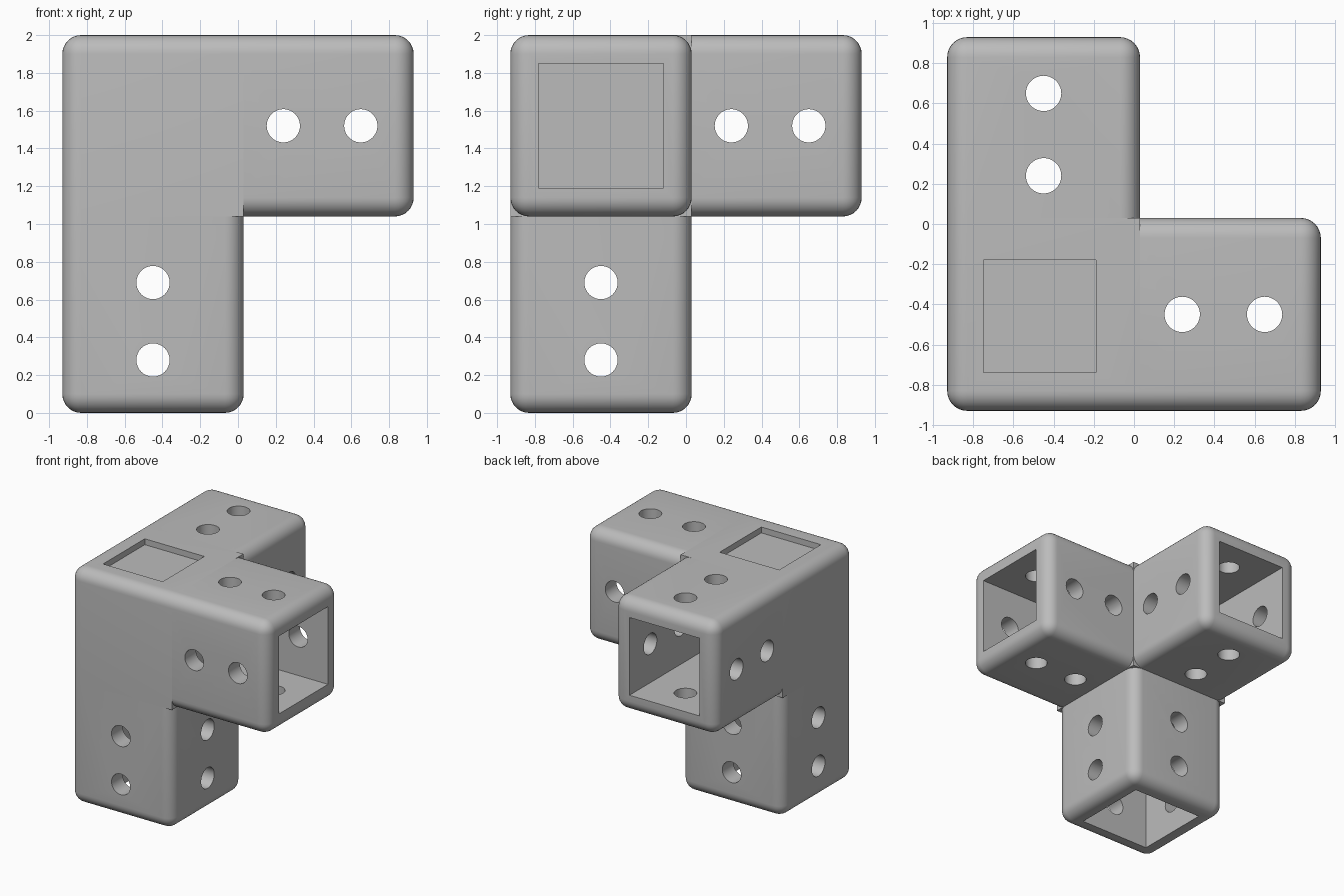
import bpy
import bmesh
from math import pi
from mathutils import Matrix, Vector

if "Cube" in bpy.data.objects:
    bpy.data.objects.remove(bpy.data.objects["Cube"], do_unlink=True)

SIDE = 0.96      # outer width of the square tubes
SOCKET = 0.66    # inner width
DEPTH = 0.96     # socket depth
ROUND = 0.1      # edge radius
CENTRE = -0.45   # tube axis in x and y
LEVEL = 1.52     # height of the horizontal tube axes

grey = bpy.data.materials.new("plain grey")
grey.use_nodes = True
grey.diffuse_color = (0.5, 0.5, 0.5, 1)
grey.node_tree.nodes["Principled BSDF"].inputs["Base Color"].default_value = (0.5, 0.5, 0.5, 1)


def to_object(name, bm):
    bmesh.ops.recalc_face_normals(bm, faces=bm.faces)
    mesh = bpy.data.meshes.new(name)
    bm.to_mesh(mesh)
    bm.free()
    mesh.materials.append(grey)
    obj = bpy.data.objects.new(name, mesh)
    bpy.context.collection.objects.link(obj)
    return obj


def box(name, size, centre, rounded=None):
    """Box whose edges are rounded where the rule says so."""
    bm = bmesh.new()
    place = Matrix.Translation(centre) @ Matrix.Diagonal((*size, 1))
    bmesh.ops.create_cube(bm, size=1, matrix=place)
    if rounded:
        edges = [e for e in bm.edges if rounded(e)]
        bmesh.ops.bevel(bm, geom=edges, offset=ROUND, offset_type='OFFSET',
                        segments=8, profile=0.5, affect='EDGES')
    return to_object(name, bm)


def rod(axis, height):
    """Horizontal cylinder for a bolt hole."""
    bm = bmesh.new()
    place = Matrix.Translation((0, 0, height)) @ Matrix.Rotation(pi / 2, 4, axis)
    bmesh.ops.create_cone(bm, cap_ends=True, segments=48, radius1=0.088,
                          radius2=0.088, depth=1.5, matrix=place)
    return to_object("hole_cutter", bm)


def activate(obj):
    bpy.ops.object.select_all(action='DESELECT')
    obj.select_set(True)
    bpy.context.view_layer.objects.active = obj


def cut(obj, cutter):
    cutter.hide_render = True
    mod = obj.modifiers.new("cut", 'BOOLEAN')
    mod.operation = 'DIFFERENCE'
    mod.solver = 'EXACT'
    mod.object = cutter
    activate(obj)
    bpy.ops.object.modifier_apply(modifier=mod.name)
    bpy.data.objects.remove(cutter, do_unlink=True)


def smooth(obj):
    activate(obj)
    bpy.ops.object.shade_smooth_by_angle(angle=pi / 6)


def arm(name, length, place):
    """Hollow square tube with two pairs of crossing bolt holes."""
    obj = box(name, (SIDE, SIDE, length), (0, 0, length / 2),
              lambda e: any(v.co.z > 0.01 for v in e.verts))
    cut(obj, box("socket_cutter", (SOCKET, SOCKET, DEPTH + 0.2),
                 (0, 0, length - DEPTH / 2 + 0.1)))
    for from_end in (0.28, 0.69):
        for axis in "XY":
            cut(obj, rod(axis, length - from_end))
    obj.data.transform(place)
    smooth(obj)


# Corner block, rounded only along its three outer edges
corner = Vector((CENTRE - SIDE / 2, CENTRE - SIDE / 2, LEVEL + SIDE / 2))
core = box("corner_block", (SIDE, SIDE, SIDE), (CENTRE, CENTRE, LEVEL),
           lambda e: any((v.co - corner).length < 0.01 for v in e.verts))

# Shallow square recess in the top
cut(core, box("recess_cutter", (0.56, 0.56, 0.2), (-0.47, -0.46, 2.05)))

# Ends of the two horizontal sockets reach a little into the block
inner = CENTRE + SIDE / 2
reach = 2 * (DEPTH - 0.9)
cut(core, box("socket_cutter", (reach, SOCKET, SOCKET), (inner, CENTRE, LEVEL)))
cut(core, box("socket_cutter", (SOCKET, reach, SOCKET), (CENTRE, inner, LEVEL)))
smooth(core)

# Three arms
arm("left_arm", 0.9, Matrix.Translation((inner, CENTRE, LEVEL)) @ Matrix.Rotation(pi / 2, 4, 'Y'))
arm("back_arm", 0.9, Matrix.Translation((CENTRE, inner, LEVEL)) @ Matrix.Rotation(-pi / 2, 4, 'X'))
arm("lower_arm", LEVEL - SIDE / 2,
    Matrix.Translation((CENTRE, CENTRE, LEVEL - SIDE / 2)) @ Matrix.Rotation(pi, 4, 'X'))
